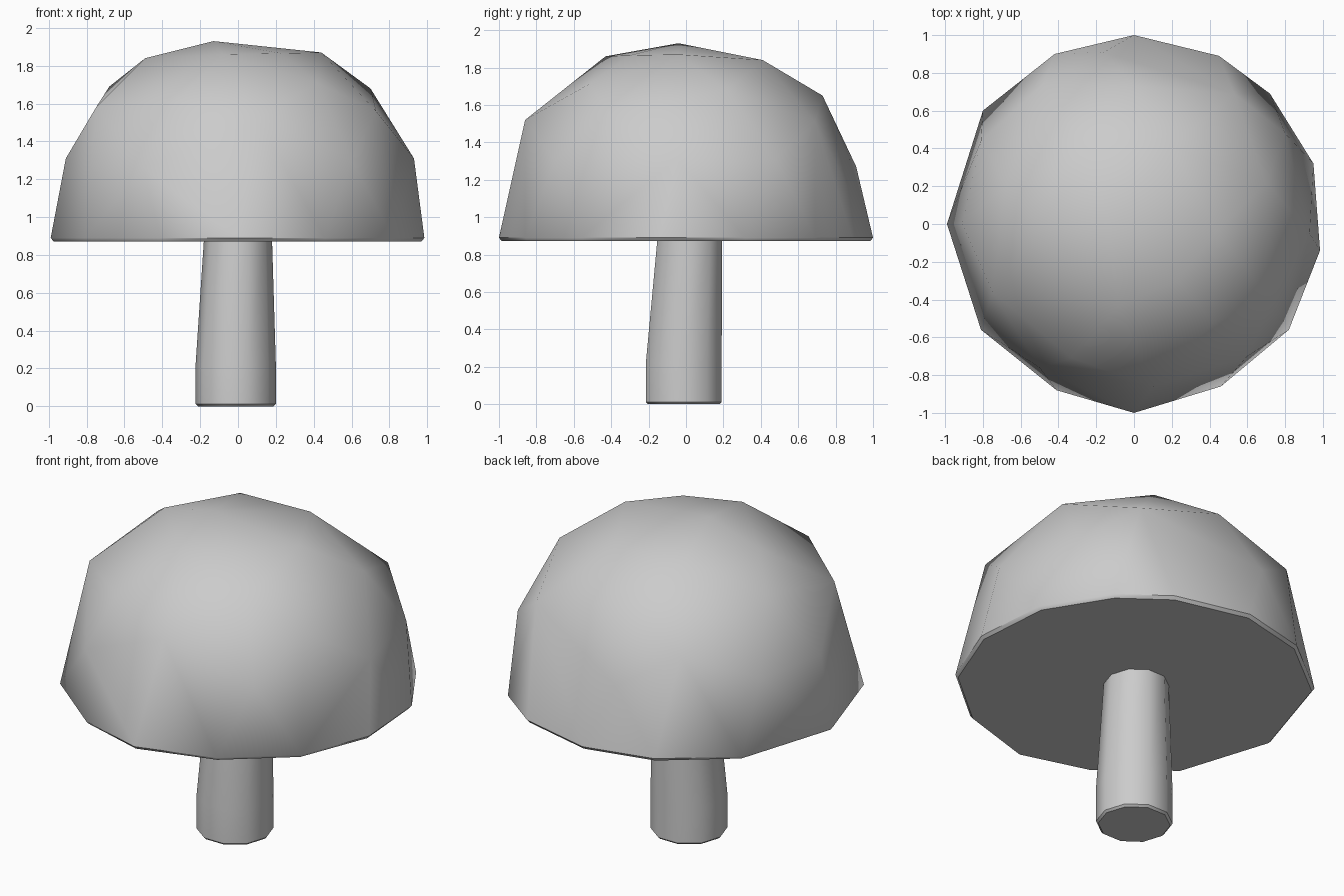
import bpy
import bmesh
import math

cube = bpy.data.objects.get("Cube")
if cube:
    bpy.data.objects.remove(cube, do_unlink=True)

# One plain grey for the whole mushroom
grey = bpy.data.materials.new("plain grey")
grey.use_nodes = True
colour = (0.6, 0.6, 0.6, 1)
grey.diffuse_color = colour
grey.node_tree.nodes["Principled BSDF"].inputs["Base Color"].default_value = colour


def finish(bm, name, sharp_angle):
    """Turn a bmesh into a named, smooth-shaded object."""
    bmesh.ops.recalc_face_normals(bm, faces=bm.faces)
    mesh = bpy.data.meshes.new(name)
    bm.to_mesh(mesh)
    bm.free()
    mesh.materials.append(grey)
    obj = bpy.data.objects.new(name, mesh)
    bpy.context.collection.objects.link(obj)
    bpy.ops.object.select_all(action='DESELECT')
    obj.select_set(True)
    bpy.context.view_layer.objects.active = obj
    bpy.ops.object.shade_smooth_by_angle(angle=math.radians(sharp_angle))
    return obj


# Cap: a rough faceted dome, wrapped around its rim and crown points
rim = [(0, 1), (.45, .89), (.72, .69), (.95, .32), (.985, -.14), (.82, -.56),
       (.46, -.86), (0, -1), (-.41, -.88), (-.81, -.56), (-.99, 0),
       (-.8, .6), (-.42, .9)]
shoulder = [(.93, -.05, 1.31), (.8, .48, 1.31), (-.16, .91, 1.27),
            (-.81, .44, 1.31), (-.91, 0, 1.31), (-.5, -.76, 1.26),
            (.6, -.7, 1.3)]
flank = [(.53, .69, 1.51), (-.48, .74, 1.47), (-.75, -.36, 1.58),
         (.1, -.86, 1.52), (.73, -.41, 1.56), (0, .73, 1.65),
         (.7, .22, 1.68), (-.68, .2, 1.69), (-.33, -.71, 1.61),
         (.42, -.52, 1.71)]
crown = [(.44, -.04, 1.87), (.2, .41, 1.84), (-.25, .38, 1.845),
         (-.49, -.01, 1.84), (-.08, -.43, 1.86), (.23, -.3, 1.865),
         (-.13, -.04, 1.93)]

bm = bmesh.new()
for x, y in rim:
    bm.verts.new((x, y, .89))
    bm.verts.new((x * .985, y * .985, .872))
for point in shoulder + flank + crown:
    bm.verts.new(point)
hull = bmesh.ops.convex_hull(bm, input=bm.verts)
loose = {g for g in hull["geom_interior"] + hull["geom_unused"]
         if isinstance(g, bmesh.types.BMVert)}
bmesh.ops.delete(bm, geom=list(loose), context='VERTS')
finish(bm, "cap", 45)

# Stem: ten-sided column, straight at the foot and leaning as it narrows
SIDES = 10
sections = [(0, .2, .2, -.012, -.012), (.012, .212, .213, -.012, -.012),
            (.22, .212, .213, -.012, -.012), (.88, .18, .182, 0, .02)]
bm = bmesh.new()
rings = []
for z, rx, ry, cx, cy in sections:
    angles = [math.tau * i / SIDES for i in range(SIDES)]
    rings.append([bm.verts.new((cx + rx * math.cos(a), cy + ry * math.sin(a), z))
                  for a in angles])
for low, high in zip(rings, rings[1:]):
    for i in range(SIDES):
        j = (i + 1) % SIDES
        bm.faces.new((low[i], low[j], high[j], high[i]))
bm.faces.new(rings[0])
bm.faces.new(rings[-1])
finish(bm, "stem", 40)
